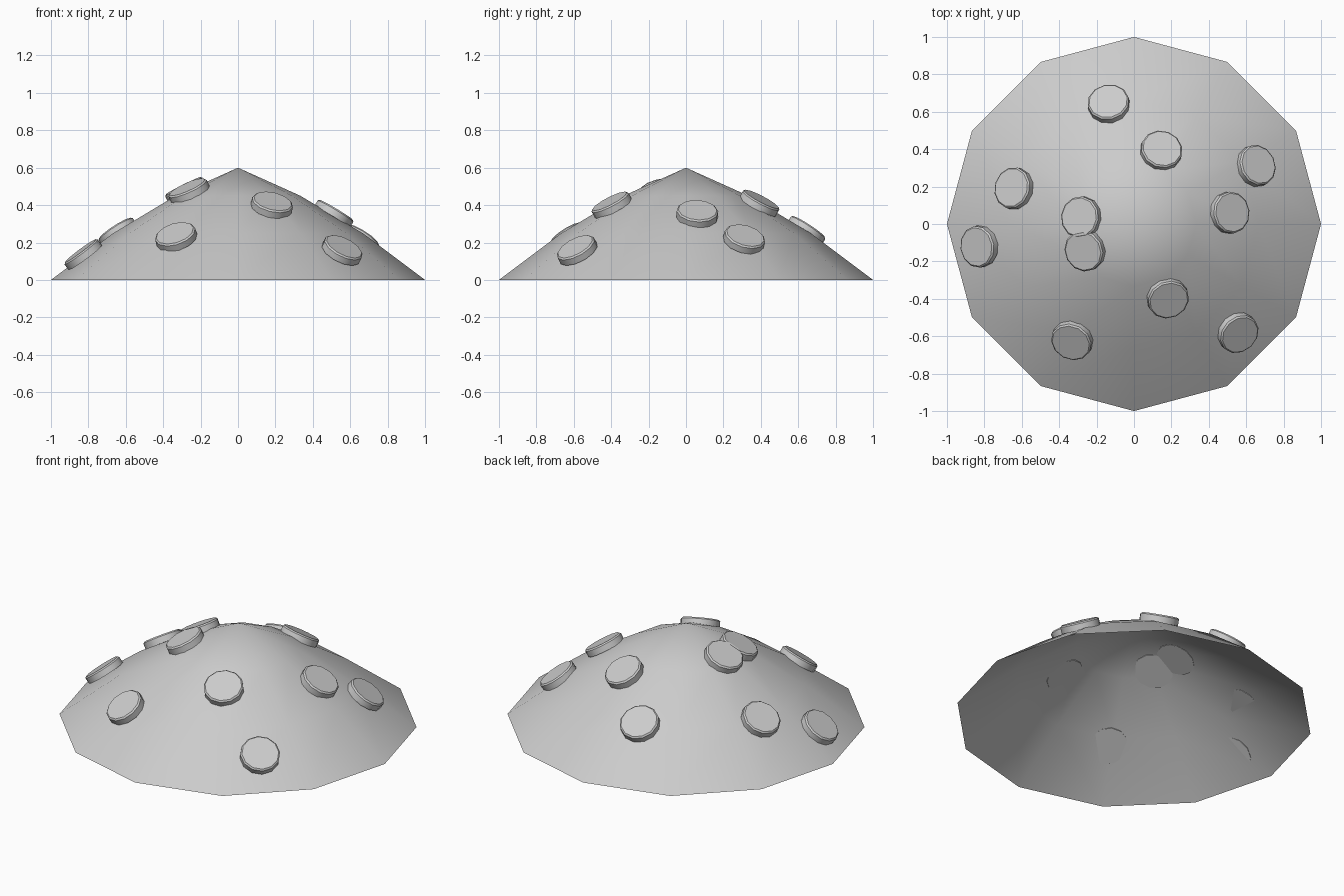
import bpy, bmesh, math
from mathutils import Matrix, Vector

cube = bpy.data.objects.get("Cube")
if cube:
    bpy.data.objects.remove(cube, do_unlink=True)

SIDES = 12
SPOT_RADIUS, SPOT_DEPTH = 0.112, 0.045

grey = bpy.data.materials.new("plain_grey")
grey.use_nodes = True
colour = (0.6, 0.6, 0.6, 1)
grey.diffuse_color = colour
grey.node_tree.nodes["Principled BSDF"].inputs["Base Color"].default_value = colour


def add_object(name, bm, angle):
    mesh = bpy.data.meshes.new(name)
    bm.to_mesh(mesh)
    bm.free()
    mesh.materials.append(grey)
    obj = bpy.data.objects.new(name, mesh)
    bpy.context.collection.objects.link(obj)
    bpy.ops.object.select_all(action='DESELECT')
    obj.select_set(True)
    bpy.context.view_layer.objects.active = obj
    bpy.ops.object.shade_smooth_by_angle(angle=math.radians(angle))
    return obj


def cap_height(r):
    return 0.6 - 0.375 * r - 0.225 * r * r


# Open mushroom cap: three rings closing on an apex
bm = bmesh.new()
rings = []
for r in (1, 2 / 3, 1 / 3):
    rings.append([bm.verts.new((r * math.cos(a), r * math.sin(a), cap_height(r)))
                  for a in (math.tau * i / SIDES for i in range(SIDES))])
apex = bm.verts.new((0, 0, cap_height(0)))
for i in range(SIDES):
    j = (i + 1) % SIDES
    for low, high in zip(rings, rings[1:]):
        bm.faces.new((low[i], low[j], high[j], high[i]))
    bm.faces.new((rings[-1][i], rings[-1][j], apex))
add_object("mushroom_cap", bm, 60)

# Raised round spots, each lying along the slope of the cap
spots = [(-0.135, 0.64), (0.145, 0.39), (0.65, 0.31), (0.51, 0.06),
         (-0.64, 0.19), (-0.28, 0.035), (-0.26, -0.14), (-0.825, -0.12),
         (0.18, -0.395), (-0.33, -0.62), (0.555, -0.58)]
for n, (x, y) in enumerate(spots, 1):
    r = math.hypot(x, y)
    slope = 0.375 + 0.45 * r
    normal = Vector((x / r * slope, y / r * slope, 1)).normalized()
    place = Vector((x, y, cap_height(r))) + normal * 0.008
    bm = bmesh.new()
    bmesh.ops.create_cone(bm, cap_ends=True, segments=SIDES, depth=SPOT_DEPTH,
                          radius1=SPOT_RADIUS, radius2=SPOT_RADIUS)
    rim = [e for e in bm.edges if all(v.co.z > 0 for v in e.verts)]
    bmesh.ops.bevel(bm, geom=rim, offset=0.008, segments=1, affect='EDGES')
    spot = add_object(f"cap_spot_{n}", bm, 40)
    spot.matrix_world = Matrix.Translation(place) @ normal.to_track_quat('Z', 'Y').to_matrix().to_4x4()
